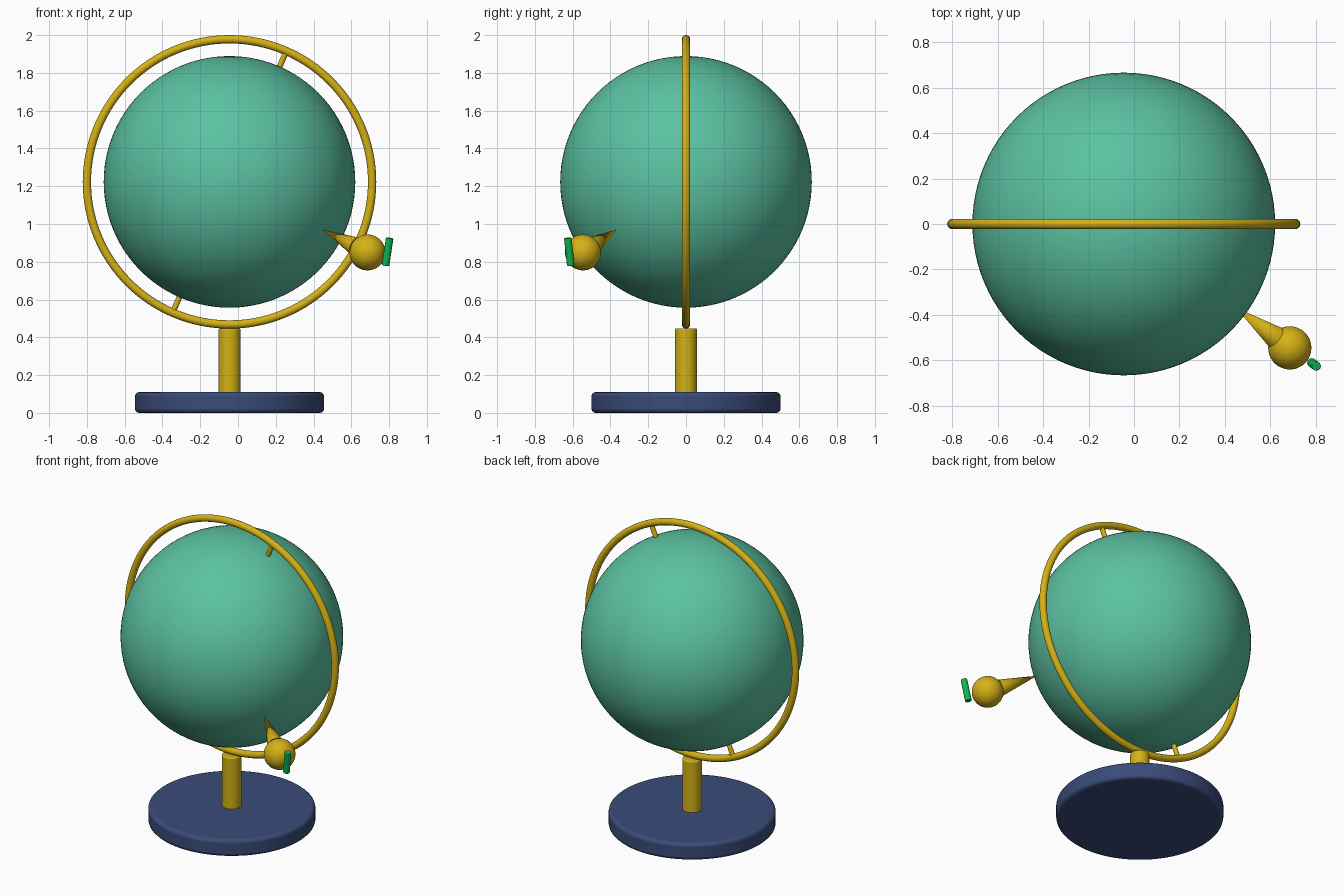
import bpy, math
from mathutils import Vector

if "Cube" in bpy.data.objects:
    bpy.data.objects.remove(bpy.data.objects["Cube"])

CENTRE = Vector((-0.045, 0, 1.223))
TILT = math.radians(23.5)


def material(name, rgb):
    m = bpy.data.materials.new(name)
    m.diffuse_color = (*rgb, 1)
    m.use_nodes = True
    m.node_tree.nodes["Principled BSDF"].inputs["Base Color"].default_value = m.diffuse_color
    return m


TEAL = material("sea_green", (0.105, 0.54, 0.36))
GOLD = material("gold", (0.66, 0.44, 0.008))
NAVY = material("navy", (0.042, 0.071, 0.19))
GREEN = material("bright_green", (0.004, 0.48, 0.09))


def finish(name, mat, bevel=0):
    ob = bpy.context.object
    ob.name = name
    ob.data.materials.append(mat)
    bpy.ops.object.shade_smooth_by_angle(angle=math.radians(35))
    if bevel:
        b = ob.modifiers.new("rounded_rim", "BEVEL")
        b.width, b.segments, b.limit_method = bevel, 3, "ANGLE"
    return ob


def rod(name, mat, a, b, r1, r2=None, sides=48, bevel=0):
    """Cylinder or cone running from point a to point b."""
    a, b = Vector(a), Vector(b)
    d = b - a
    bpy.ops.mesh.primitive_cone_add(
        vertices=sides, radius1=r1, radius2=r1 if r2 is None else r2,
        depth=d.length, location=(a + b) / 2,
        rotation=d.to_track_quat("Z", "Y").to_euler())
    return finish(name, mat, bevel)


def ball(name, mat, centre, r, segs):
    bpy.ops.mesh.primitive_uv_sphere_add(
        segments=segs, ring_count=segs // 2, radius=r, location=centre)
    return finish(name, mat)


# Stand
rod("base", NAVY, (CENTRE.x, 0, 0), (CENTRE.x, 0, 0.11), 0.5, sides=96, bevel=0.02)
rod("post", GOLD, (CENTRE.x, 0, 0.10), (CENTRE.x, 0, 0.448), 0.058, bevel=0.008)

# Globe and the upright ring around it
ball("globe", TEAL, CENTRE, 0.666, 96)
bpy.ops.mesh.primitive_torus_add(
    major_radius=0.755, minor_radius=0.022, major_segments=128, minor_segments=20,
    location=CENTRE, rotation=(math.pi / 2, 0, 0))
finish("meridian_ring", GOLD)

# Tilted axle pins joining globe and ring
axis = Vector((math.sin(TILT), 0, math.cos(TILT)))
for side, name in ((1, "top_axle_pin"), (-1, "bottom_axle_pin")):
    rod(name, GOLD, CENTRE + axis * side * 0.64, CENTRE + axis * side * 0.755,
        0.015, sides=24)

# Ball-headed spike touching the globe
out = Vector((0.741, -0.553, -0.379)).normalized()
rod("spike", GOLD, CENTRE + out * 0.90, CENTRE + out * 0.665, 0.05, 0)
ball("spike_head", GOLD, CENTRE + out * 0.985, 0.095, 48)

# Small bar behind the spike head
mid = Vector((0.792, -0.618, 0.853))
lean = Vector((0.15, -0.11, 1)).normalized()
rod("head_bar", GREEN, mid - lean * 0.074, mid + lean * 0.074, 0.02, sides=32, bevel=0.004)
